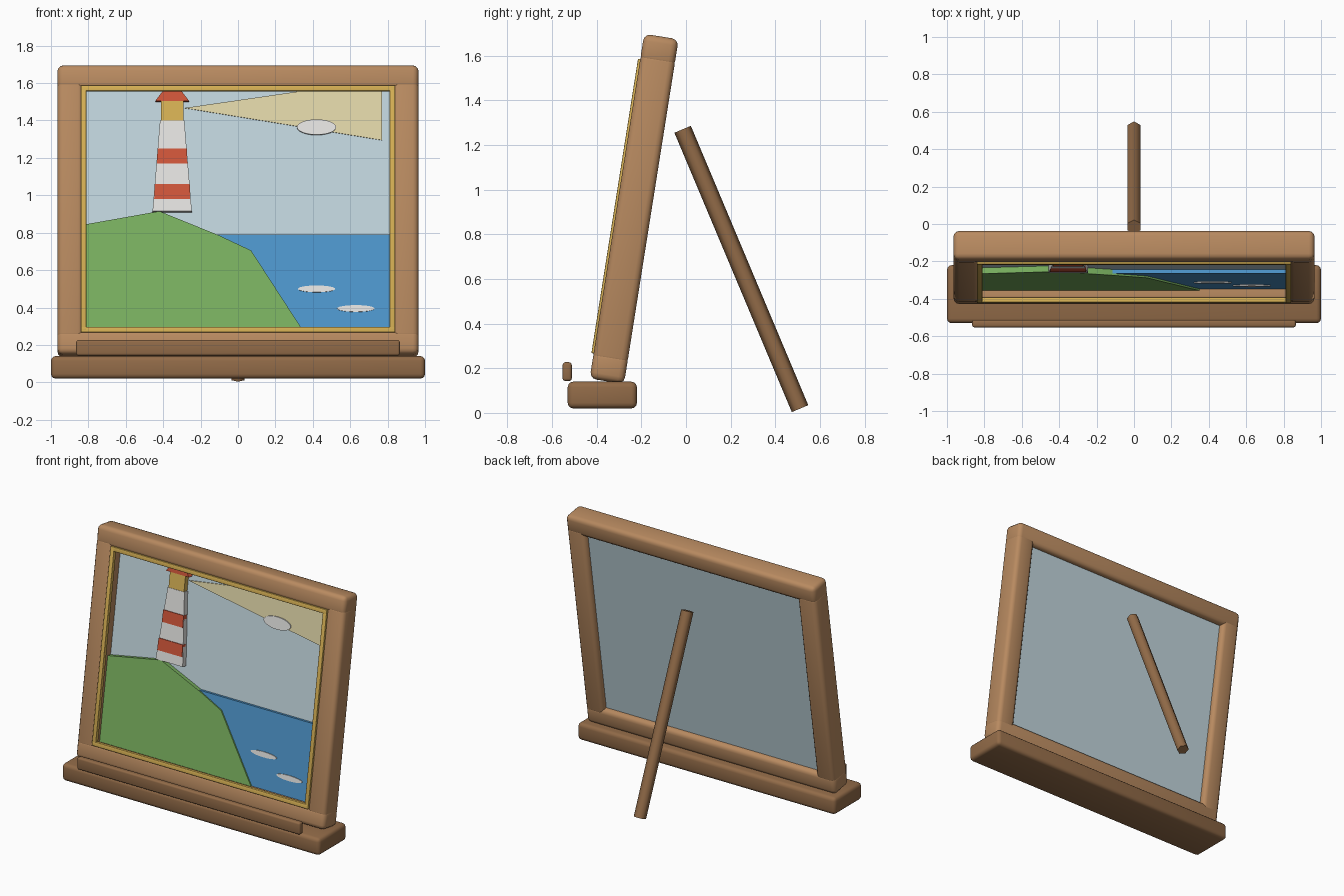
import bpy, bmesh, math
from mathutils import Matrix

if "Cube" in bpy.data.objects:
    bpy.data.objects.remove(bpy.data.objects["Cube"])

TILT = math.radians(9)
S, C = math.sin(TILT), math.cos(TILT)
YC, ZC = -0.2325, 0.914
LEAN = Matrix.Translation((0, YC, ZC)) @ Matrix.Rotation(-TILT, 4, 'X')


def mat(name, rgb):
    m = bpy.data.materials.new(name)
    lin = [((c / 255 + 0.055) / 1.055) ** 2.4 for c in rgb]
    m.diffuse_color = (*lin, 1)
    m.use_nodes = True
    m.node_tree.nodes["Principled BSDF"].inputs["Base Color"].default_value = m.diffuse_color
    return m


FRAME = mat("light_wood", (184, 138, 96))
WOOD = mat("dark_wood", (146, 107, 72))
GOLD = mat("gold", (214, 176, 84))
SKY = mat("pale_sky", (193, 213, 221))
SEA = mat("sea_blue", (78, 150, 204))
GRASS = mat("grass_green", (122, 178, 96))
WHITE = mat("off_white", (228, 227, 225))
RED = mat("brick_red", (208, 86, 58))
BEAM = mat("pale_yellow", (224, 214, 168))


def finish(name, bm, material, matrix=Matrix()):
    bmesh.ops.recalc_face_normals(bm, faces=bm.faces)
    me = bpy.data.meshes.new(name)
    bm.to_mesh(me)
    bm.free()
    me.materials.append(material)
    ob = bpy.data.objects.new(name, me)
    bpy.context.collection.objects.link(ob)
    ob.matrix_world = matrix
    bpy.ops.object.select_all(action='DESELECT')
    ob.select_set(True)
    bpy.context.view_layer.objects.active = ob
    bpy.ops.object.shade_smooth_by_angle(angle=math.radians(65))
    return ob


def box(name, x, y, z, material, bevel=0, matrix=Matrix()):
    """Box from (min, max) ranges, with optional rounded edges."""
    bm = bmesh.new()
    bmesh.ops.create_cube(bm, size=1)
    for v in bm.verts:
        for i, r in enumerate((x, y, z)):
            v.co[i] = r[0] if v.co[i] < 0 else r[1]
    if bevel:
        bmesh.ops.bevel(bm, geom=bm.edges[:], offset=bevel, segments=3,
                        profile=0.5, affect='EDGES')
    return finish(name, bm, material, matrix)


def plate(name, pts, front, back, material):
    """Flat cut-out in the tilted picture; pts are (x, z) as seen from the front."""
    bm = bmesh.new()
    vs = [bm.verts.new((x, front, (z - ZC + front * S) / C)) for x, z in pts]
    face = bm.faces.new(vs)
    ext = bmesh.ops.extrude_face_region(bm, geom=[face], use_keep_orig=True)
    for g in ext["geom"]:
        if isinstance(g, bmesh.types.BMVert):
            g.co.y = back
    return finish(name, bm, material, LEAN)


def ellipse(cx, cz, rx, rz, n=24):
    return [(cx + rx * math.cos(2 * math.pi * i / n),
             cz + rz * math.sin(2 * math.pi * i / n)) for i in range(n)]


def band(cx, z0, z1, w0, w1):
    return [(cx - w0, z0), (cx + w0, z0), (cx + w1, z1), (cx - w1, z1)]


# Stand: base, front lip and hexagonal back leg
box("base", (-1, 1), (-0.53, -0.22), (0.02, 0.14), WOOD, 0.025)
box("front_lip", (-0.865, 0.865), (-0.553, -0.512), (0.143, 0.227), WOOD, 0.012)
bm = bmesh.new()
bmesh.ops.create_cone(bm, cap_ends=True, segments=6, radius1=0.04, radius2=0.04, depth=1.358)
if max(v.co.y for v in bm.verts) < 0.039:  # put a corner towards the back
    bmesh.ops.rotate(bm, verts=bm.verts, matrix=Matrix.Rotation(math.pi / 6, 3, 'Z'))
finish("back_leg", bm, WOOD, Matrix.Translation((0, 0.248, 0.645))
       @ Matrix.Rotation(math.radians(22.8), 4, 'X'))

# Frame rails, stiles and gold trim
for s, n in ((-1, "bottom"), (1, "top")):
    box(n + "_rail", (-0.965, 0.965), (-0.078, 0.078),
        sorted((s * 0.652, s * 0.782)), FRAME, 0.03, LEAN)
    box(n + "_trim", (-0.84, 0.84), (-0.088, -0.06),
        sorted((s * 0.638, s * 0.668)), GOLD, 0.004, LEAN)
for s, n in ((-1, "left"), (1, "right")):
    box(n + "_stile", sorted((s * 0.825, s * 0.965)), (-0.078, 0.078),
        (-0.70, 0.70), FRAME, 0.03, LEAN)
    box(n + "_trim", sorted((s * 0.81, s * 0.84)), (-0.088, -0.06),
        (-0.66, 0.66), GOLD, 0.004, LEAN)

# Picture: sky, sea and hill
box("sky_panel", (-0.835, 0.835), (0.01, 0.04), (-0.67, 0.67), SKY, 0, LEAN)
plate("sea", [(-0.83, 0.25), (0.83, 0.25), (0.83, 0.79), (-0.83, 0.79)], -0.012, 0.012, SEA)
plate("hill", [(-0.83, 0.25), (0.365, 0.25), (0.07, 0.705), (-0.1, 0.785),
               (-0.42, 0.915), (-0.83, 0.842)], -0.022, 0.012, GRASS)
for i, (x, z) in enumerate(((0.42, 0.5), (0.63, 0.395))):
    plate(f"wave_{i + 1}", ellipse(x, z, 0.1, 0.018), -0.018, -0.01, WHITE)

# Light beam and cloud
plate("light_beam", [(-0.285, 1.467), (0.77, 1.295), (0.77, 1.62)], 0.002, 0.012, BEAM)
plate("cloud", ellipse(0.42, 1.365, 0.105, 0.041), -0.006, 0.012, WHITE)

# Lighthouse
LX = -0.352
plate("tower", band(LX, 0.915, 1.40, 0.105, 0.065), -0.028, 0.012, WHITE)
plate("lower_stripe", band(LX, 0.98, 1.06, 0.096, 0.094), -0.034, 0.0, RED)
plate("upper_stripe", band(LX, 1.17, 1.25, 0.081, 0.079), -0.034, 0.0, RED)
plate("lantern", band(LX, 1.40, 1.51, 0.06, 0.06), -0.026, 0.012, GOLD)
plate("roof", band(LX, 1.505, 1.59, 0.09, 0.025), -0.03, 0.012, RED)
